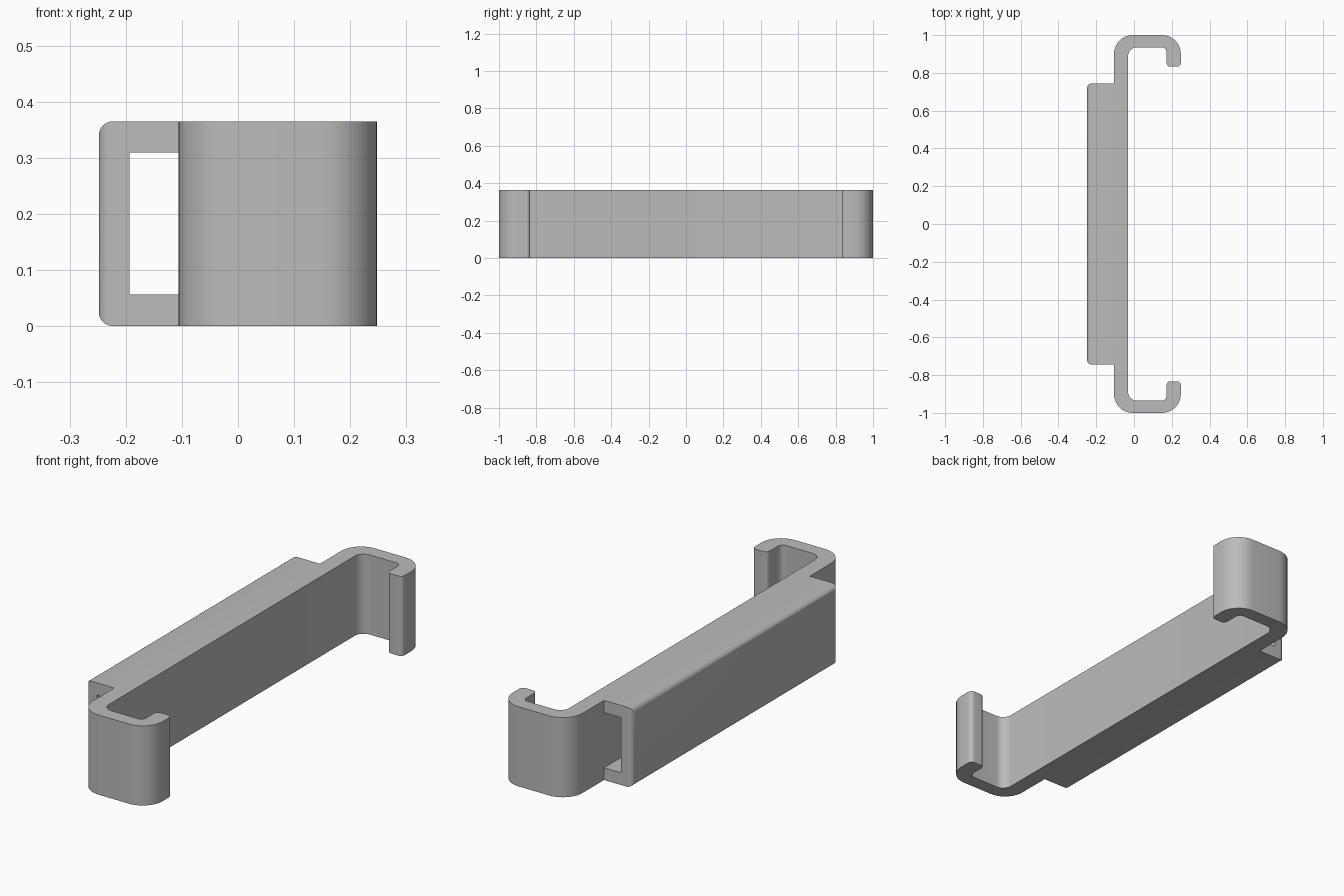
import bpy, bmesh, math
from mathutils import Vector

cube = bpy.data.objects.get("Cube")
if cube:
    bpy.data.objects.remove(cube, do_unlink=True)

HEIGHT = 0.365
HALF_X = 0.248
WALL_BACK, WALL_FRONT = -0.106, -0.031
LIP_IN = 0.172
ARM_IN, LIP_END = 0.935, 0.833
SLEEVE_HALF = 0.745

grey = bpy.data.materials.new("plain grey")
grey.use_nodes = True
grey.diffuse_color = (0.5, 0.5, 0.5, 1)
grey.node_tree.nodes["Principled BSDF"].inputs["Base Color"].default_value = (0.5, 0.5, 0.5, 1)


def rounded(corners, steps=10):
    """Outline from (x, y, radius) corners, each replaced by a tangent arc."""
    out = []
    for i, (x, y, r) in enumerate(corners):
        p = Vector((x, y))
        if r == 0:
            out.append(p)
            continue
        a = (Vector(corners[i - 1][:2]) - p).normalized()
        b = (Vector(corners[(i + 1) % len(corners)][:2]) - p).normalized()
        centre = p + (a + b) * r
        for k in range(steps + 1):
            t = k / steps * math.pi / 2
            out.append(centre - b * r * math.cos(t) - a * r * math.sin(t))
    return out


def prism(name, points, direction, bevel_rule=None):
    """Extrude a closed outline and make it a smooth-shaded object."""
    bm = bmesh.new()
    face = bm.faces.new([bm.verts.new(p) for p in points])
    new = bmesh.ops.extrude_face_region(bm, geom=[face], use_keep_orig=True)["geom"]
    bmesh.ops.translate(bm, vec=direction,
                        verts=[g for g in new if isinstance(g, bmesh.types.BMVert)])
    bmesh.ops.recalc_face_normals(bm, faces=bm.faces)
    if bevel_rule:
        edges = [e for e in bm.edges if all(bevel_rule(v.co) for v in e.verts)]
        bmesh.ops.bevel(bm, geom=edges, offset=0.025, segments=6, profile=0.5,
                        affect='EDGES', clamp_overlap=True)
    mesh = bpy.data.meshes.new(name)
    bm.to_mesh(mesh)
    bm.free()
    mesh.materials.append(grey)
    obj = bpy.data.objects.new(name, mesh)
    bpy.context.collection.objects.link(obj)
    bpy.ops.object.select_all(action='DESELECT')
    obj.select_set(True)
    bpy.context.view_layer.objects.active = obj
    bpy.ops.object.shade_smooth_by_angle(angle=math.radians(30))
    return obj


# Clip: a long wall with a hooked arm at each end
hook = [(WALL_FRONT, ARM_IN, 0.045), (LIP_IN, ARM_IN, 0.025),
        (LIP_IN, LIP_END, 0.02), (HALF_X, LIP_END, 0.02),
        (HALF_X, 1, 0.1), (WALL_BACK, 1, 0.1)]
mirrored = [(x, -y, r) for x, y, r in reversed(hook)]
prism("hooked_clip", [(p.x, p.y, 0) for p in rounded(hook + mirrored)], (0, 0, HEIGHT))

# Sleeve: a channel open at both ends behind the wall, with softened outer edges
rim, back = 0.056, -0.193
half = [(WALL_BACK, 0), (-HALF_X, 0), (-HALF_X, HEIGHT), (WALL_BACK, HEIGHT),
        (WALL_BACK, HEIGHT - rim), (back, HEIGHT - rim), (back, rim), (WALL_BACK, rim)]
prism("strap_sleeve", [(x, -SLEEVE_HALF, z) for x, z in half], (0, 2 * SLEEVE_HALF, 0),
      lambda co: co.x < -HALF_X + 0.001)
